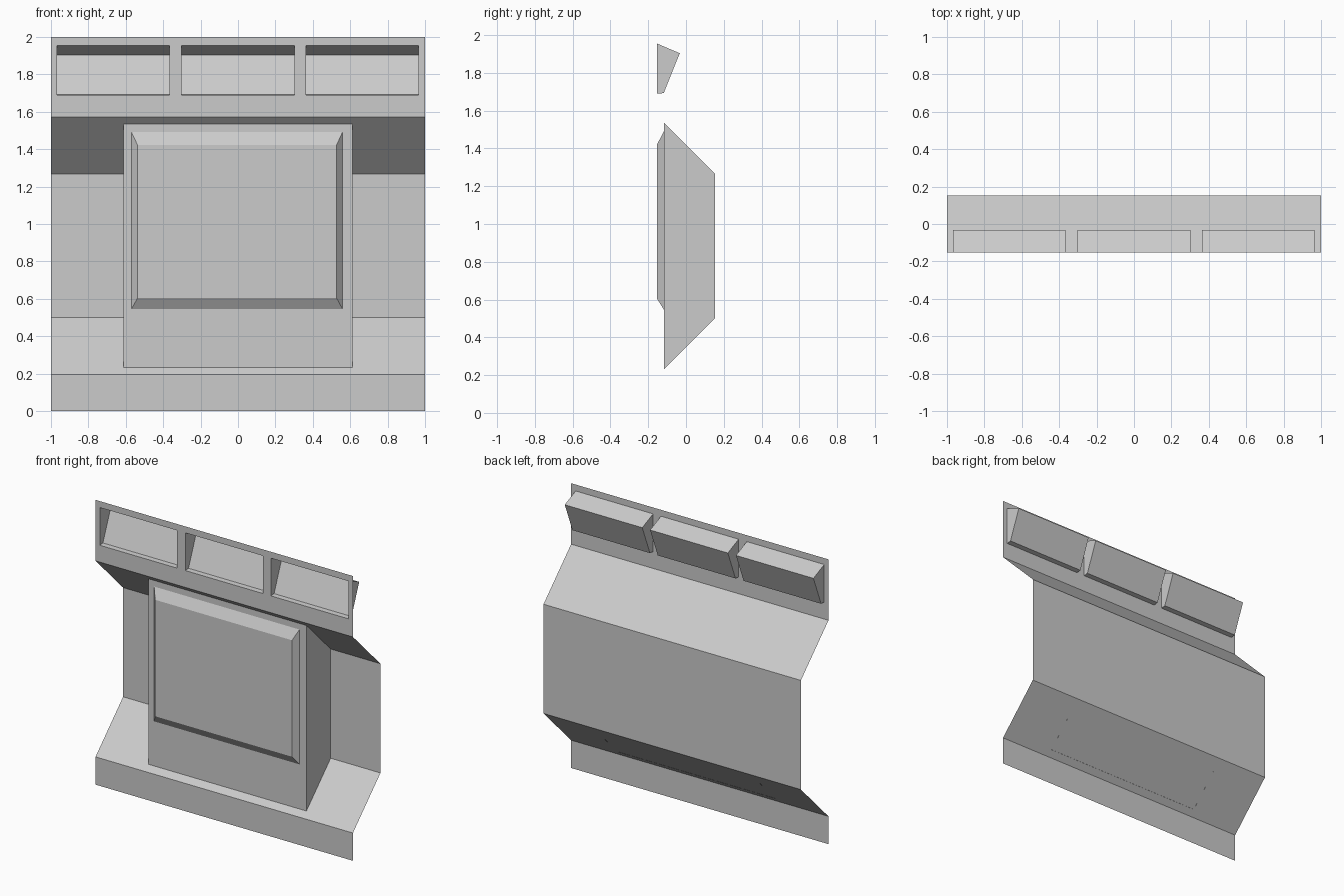
import bpy, bmesh

if "Cube" in bpy.data.objects:
    bpy.data.objects.remove(bpy.data.objects["Cube"])

FRONT, BACK, BOX = -0.153, 0.153, -0.116   # key depths
Z_TOP0, Z_TOP1 = 1.69, 1.955               # window height range
WINDOWS = [(-0.967, -0.365), (-0.302, 0.302), (0.363, 0.965)]


def make(name, build):
    bm = bmesh.new()
    build(bm)
    bmesh.ops.remove_doubles(bm, verts=bm.verts, dist=1e-5)
    mesh = bpy.data.meshes.new(name)
    bm.to_mesh(mesh)
    bm.free()
    obj = bpy.data.objects.new(name, mesh)
    bpy.context.collection.objects.link(obj)
    return obj


def face(bm, pts):
    return bm.faces.new([bm.verts.new(p) for p in pts])


def sheet(bm, profile, x0, x1):
    """Sweep a (y, z) profile along x; rising profiles face -y."""
    for (ya, za), (yb, zb) in zip(profile, profile[1:]):
        face(bm, [(x0, ya, za), (x1, ya, za), (x1, yb, zb), (x0, yb, zb)])


def rect(x0, x1, z0, z1, y):
    return [(x0, y, z0), (x1, y, z0), (x1, y, z1), (x0, y, z1)]


def bridge(bm, outer, inner):
    for i in range(4):
        j = (i + 1) % 4
        face(bm, [outer[i], outer[j], inner[j], inner[i]])


# Recessed wall sheet: skirting, slope, back, slope
def wall(bm):
    sheet(bm, [(FRONT, 0), (FRONT, 0.195), (BACK, 0.5), (BACK, 1.267),
               (FRONT, 1.572)], -1, 1)


# Top band with three window openings
def band(bm):
    xs = [-1] + [x for w in WINDOWS for x in w] + [1]
    zs = [1.572, Z_TOP0, Z_TOP1, 2]
    for i in range(len(xs) - 1):
        for k in range(3):
            if not (k == 1 and i % 2):
                face(bm, rect(xs[i], xs[i + 1], zs[k], zs[k + 1], FRONT))


# Open-fronted niche behind each window
def niche(x0, x1):
    prof = [(FRONT, Z_TOP0), (-0.118, Z_TOP0 + 0.003), (-0.033, 1.904), (FRONT, Z_TOP1)]

    def build(bm):
        sheet(bm, prof, x0, x1)
        face(bm, [(x0, y, z) for y, z in prof])
        face(bm, [(x1, y, z) for y, z in reversed(prof)])
    return build


# Central box with a bevelled raised panel on its front
def cabinet(bm):
    edge = rect(-0.613, 0.613, 0.231, 1.535, BOX)
    base = rect(-0.57, 0.559, 0.545, 1.492, BOX)
    top = rect(-0.537, 0.527, 0.604, 1.422, FRONT)
    bridge(bm, edge, base)
    bridge(bm, base, top)
    face(bm, top)
    side = [(BOX, 0.231), (BACK, 0.5), (BACK, 1.267), (BOX, 1.535)]
    face(bm, [(0.613, y, z) for y, z in side])
    face(bm, [(-0.613, y, z) for y, z in reversed(side)])


make("wall_sheet", wall)
make("top_band", band)
for n, (a, b) in enumerate(WINDOWS):
    make(f"window_niche_{n + 1}", niche(a, b))
make("center_cabinet", cabinet)
